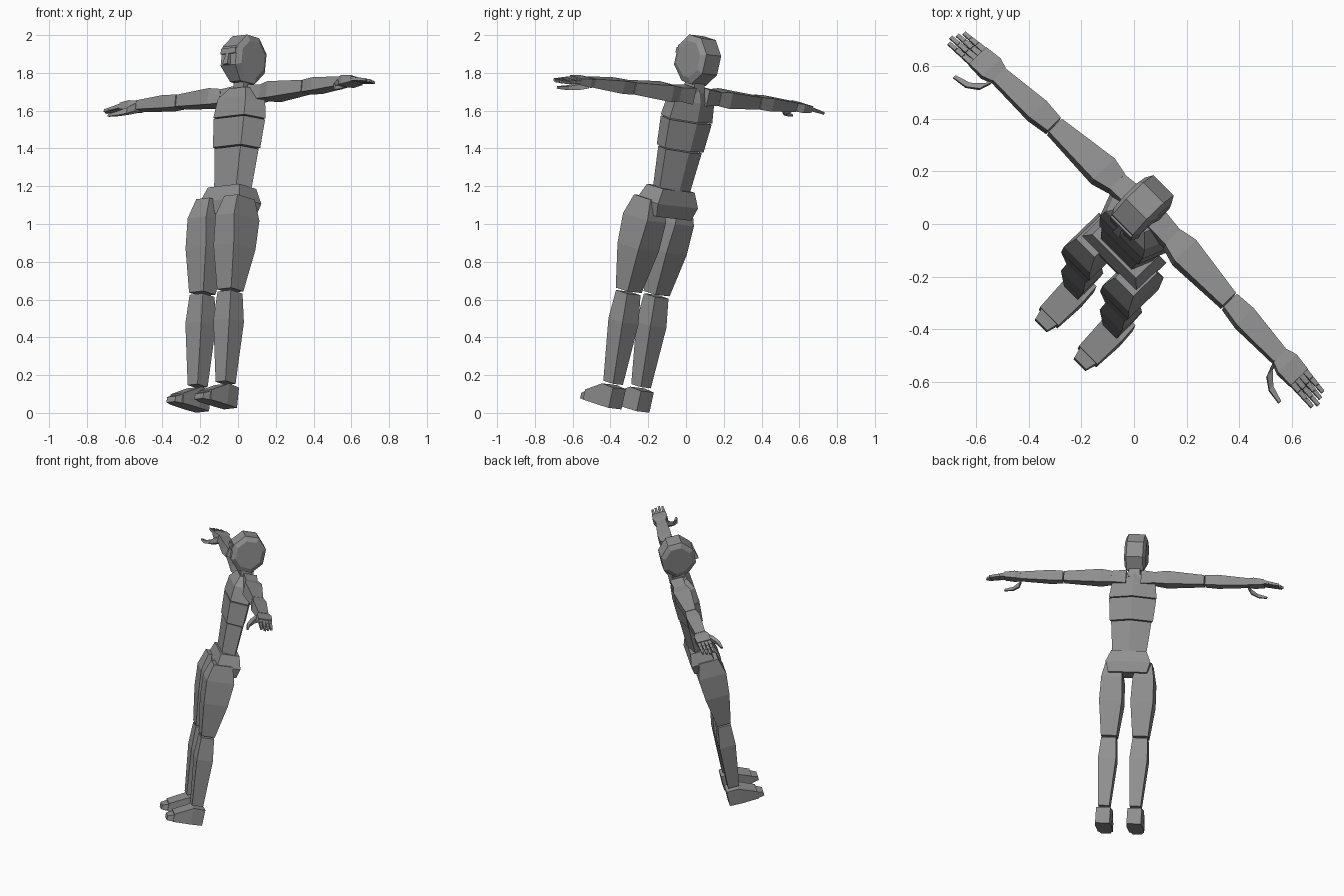
import bpy, bmesh
from math import sin, cos, pi, radians
from mathutils import Vector

if "Cube" in bpy.data.objects:
    bpy.data.objects.remove(bpy.data.objects["Cube"])

# one flat grey for the whole figure
grey = bpy.data.materials.new("plain grey")
grey.use_nodes = True
grey.diffuse_color = (0.28, 0.28, 0.28, 1)
grey.node_tree.nodes["Principled BSDF"].inputs["Base Color"].default_value = grey.diffuse_color

# parts are built upright, then every part gets this lean, roll and turn
LEAN, ROLL, TURN = radians(-12.7), radians(-4.8), radians(-45)
GROUND_POINT = Vector((-0.14, -0.33, 0))
X, Y, Z = range(3)
CORNERS = ((-1, -1), (1, -1), (1, 1), (-1, 1))
SOLE, ANKLE, CALF, KNEE, HIP = 0.022, 0.15, 0.48, 0.64, 1.04
WAIST, RIBS, CHEST, COLLAR = 1.22, 1.43, 1.59, 1.76
ELBOW, WRIST, KNUCKLES = 0.47, 0.76, 0.87
GAP = 0.006


def loft(name, rings):
    """Join rings of equal point count into a closed flat-shaded solid."""
    bm = bmesh.new()
    rows = [[bm.verts.new(point) for point in ring] for ring in rings]
    for lower, upper in zip(rows, rows[1:]):
        for i in range(len(lower)):
            bm.faces.new((lower[i - 1], lower[i], upper[i], upper[i - 1]))
    bm.faces.new(rows[0])
    bm.faces.new(rows[-1])
    bmesh.ops.recalc_face_normals(bm, faces=bm.faces)
    mesh = bpy.data.meshes.new(name)
    bm.to_mesh(mesh)
    bm.free()
    mesh.materials.append(grey)
    part = bpy.data.objects.new(name, mesh)
    part.location = GROUND_POINT
    part.rotation_euler = (LEAN, ROLL, TURN)
    bpy.context.collection.objects.link(part)


def section(axis, centre, *half_sizes):
    """Rectangle around a centre, across the given axis."""
    across = [n for n in (X, Y, Z) if n != axis]
    ring = []
    for signs in CORNERS:
        point = Vector(centre)
        for n, sign, half in zip(across, signs, half_sizes):
            point[n] += sign * half
        ring.append(point)
    return ring


def torso_ring(height, half):
    """Flat front, a point at each side and a ridge down the spine."""
    front_x, front_y = half * 0.72, half * -0.58
    return [(-front_x, front_y, height), (front_x, front_y, height),
            (half, half * 0.15, height), (0, half * 0.46, height),
            (-half, half * 0.15, height)]


def torso(name, *rows):
    loft(name, [torso_ring(height, half) for height, half in rows])


# torso blocks, with thin gaps between them
torso("waist", (WAIST, 0.115), (RIBS, 0.135))
torso("ribs", (RIBS + GAP, 0.145), (CHEST, 0.158))
torso("chest", (CHEST + GAP, 0.16), (1.7, 0.145), (COLLAR, 0.085))
loft("pelvis", [section(Z, (0, -0.015, height), half, half * 0.54)
                for height, half in ((WAIST, 0.118), (1.14, 0.15), (1.07, 0.13))])

# neck
loft("neck", [section(Z, (0, 0, COLLAR - 0.02), 0.04, 0.04),
              section(Z, (0, -0.015, 1.84), 0.035, 0.035)])

# head: an eight-sided profile, with bevelled cheeks and a narrow chin
HEAD = Vector((0, -0.025, 1.915))


def head_ring(side, half_width, scale):
    ring = []
    for k in range(8):
        angle = (k + 0.5) * pi / 4
        chin = k == 5
        width = half_width * (0.7 if chin else 1)
        ring.append(HEAD + Vector((side * width, cos(angle) * 0.12 * scale,
                                   sin(angle) * 0.135 * scale)))
    return ring


loft("head", [head_ring(-1, 0.072, 0.75), head_ring(-1, 0.055, 1),
              head_ring(1, 0.055, 1), head_ring(1, 0.072, 0.75)])
loft("brow", [section(Z, (0, -0.125, HEAD.z + offset), 0.055, 0.02)
              for offset in (0.01, 0.04)])
loft("nose", [section(Z, (0, -0.135, HEAD.z - 0.05), 0.018, 0.025),
              section(Z, (0, -0.135, HEAD.z + 0.02), 0.009, 0.012)])


def build_leg(prefix, side):
    hip_x = side * 0.105

    def leg(part, *rows):
        """Rows are height, half width and half depth; the knee sits forward."""
        loft(prefix + part, [section(Z, (hip_x, -0.01 - 0.07 * min(height, KNEE), height),
                                     wide, deep) for height, wide, deep in rows])

    def foot(part, *rows):
        """Rows are depth, half width and thickness above the sole."""
        loft(prefix + part, [section(Y, (hip_x, depth, SOLE + thick / 2), wide, thick / 2)
                             for depth, wide, thick in rows])

    leg("thigh", (1.15, 0.05, 0.065), (HIP, 0.07, 0.095),
        (0.88, 0.076, 0.082), (KNEE + GAP, 0.053, 0.046))
    leg("shin", (KNEE - GAP, 0.05, 0.044), (CALF, 0.06, 0.055), (ANKLE, 0.037, 0.038))
    foot("foot", (0.035, 0.048, 0.11), (-0.045, 0.055, 0.115), (-0.165, 0.05, 0.055))
    foot("toe_cap", (-0.16, 0.044, 0.05), (-0.205, 0.032, 0.03))


def build_arm(prefix, side):
    def arm(part, *rows, shift=0):
        """Rows are reach, half depth and half height; fingers droop a little."""
        rings = []
        for reach, deep, high in rows:
            droop = max(0, reach - KNUCKLES) * 0.15
            centre = (side * reach, 0.02 - 0.045 * reach + shift, 1.733 - droop)
            rings.append(section(X, centre, deep, high))
        loft(prefix + part, rings)

    arm("shoulder", (0.05, 0.045, 0.045), (0.155, 0.04, 0.036))
    arm("upper_arm", (0.15, 0.042, 0.038), (0.22, 0.058, 0.044), (ELBOW, 0.036, 0.032))
    arm("forearm", (ELBOW + GAP, 0.036, 0.033), (0.56, 0.046, 0.035), (WRIST, 0.034, 0.024))
    arm("palm", (WRIST, 0.036, 0.022), (0.8, 0.05, 0.024), (KNUCKLES, 0.046, 0.017))

    # four fingers of three joints each, the second one longest
    for finger in range(4):
        joint_length = 0.042 - 0.004 * abs(finger - 1)
        for joint in range(3):
            start = KNUCKLES + joint_length * joint
            half = 0.011 - 0.0015 * joint
            arm(f"finger_{finger}_joint_{joint}", (start, half, half),
                (start + joint_length * 0.96, half * 0.9, half * 0.9),
                shift=(finger - 1.5) * 0.023)

    # thumb sweeps forward and below the palm along a quarter turn
    rings = []
    for step in range(4):
        turn = step * pi / 6
        centre = (side * (WRIST + 0.12 * (1 - cos(turn))),
                  -0.035 - 0.09 * sin(turn), 1.718 - 0.05 * sin(turn))
        half = 0.02 - 0.0045 * step
        rings.append(section(X, centre, half, half))
    loft(prefix + "thumb", rings)


for prefix, side in (("left_", 1), ("right_", -1)):
    build_leg(prefix, side)
    build_arm(prefix, side)
